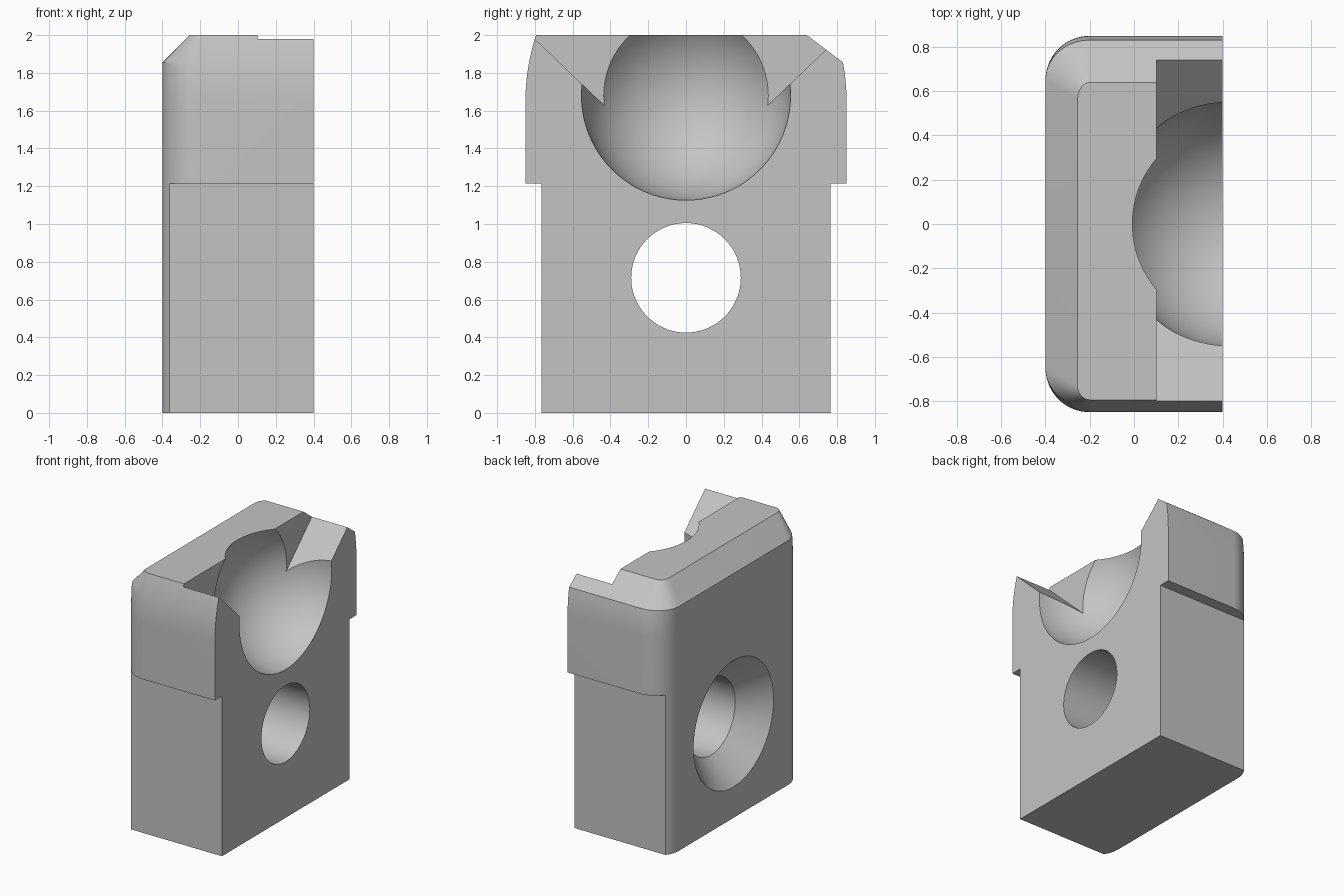
import bpy, bmesh
from math import sin, cos, pi, radians

if "Cube" in bpy.data.objects:
    bpy.data.objects.remove(bpy.data.objects["Cube"], do_unlink=True)

grey = bpy.data.materials.new("plain grey")
grey.use_nodes = True
grey.diffuse_color = (0.55, 0.55, 0.55, 1)
grey.node_tree.nodes["Principled BSDF"].inputs["Base Color"].default_value = grey.diffuse_color

HALF_X, HALF_Y, CORNER = 0.4, 0.85, 0.2
LEDGE, CROWN, CHAMFER, TOP = 1.215, 1.65, 1.855, 2.0
LOWER_Y = HALF_Y - CORNER + CORNER * sin(radians(35))


def loft(name, rings):
    """Closed skin through rings of equal point count, capped at both ends."""
    bm = bmesh.new()
    rows = [[bm.verts.new(p) for p in ring] for ring in rings]
    n = len(rows[0])
    for a, b in zip(rows, rows[1:]):
        for i in range(n):
            j = (i + 1) % n
            bm.faces.new((a[i], a[j], b[j], b[i]))
    bm.faces.new(rows[0][::-1])
    bm.faces.new(rows[-1])
    bmesh.ops.remove_doubles(bm, verts=bm.verts, dist=1e-5)
    bmesh.ops.recalc_face_normals(bm, faces=bm.faces)
    mesh = bpy.data.meshes.new(name)
    bm.to_mesh(mesh)
    bm.free()
    obj = bpy.data.objects.new(name, mesh)
    bpy.context.collection.objects.link(obj)
    mesh.materials.append(grey)
    return obj


def outline(z, limit=HALF_Y):
    """Block outline at height z, with both corners on the -x side rounded."""
    t = max(0, (z - CHAMFER) / (TOP - CHAMFER))
    crown = HALF_Y - max(0, z - CROWN) ** 2 / 2.2
    chamfered = HALF_Y - (CHAMFER - CROWN) ** 2 / 2.2
    back = chamfered + (0.64 - chamfered) * t if t else crown
    rx = CORNER - 0.145 * t
    front_c, back_c = 0.65 + 0.08 * t, 0.65 - 0.09 * t
    x_c = CORNER - HALF_X
    pts = [(HALF_X, back)]
    angles = [radians(5 * i) for i in range(19)]
    pts += [(x_c - rx * cos(a), back_c + (back - back_c) * sin(a)) for a in reversed(angles)]
    pts += [(x_c - rx * cos(a), -front_c - (crown - front_c) * sin(a)) for a in angles]
    pts.append((HALF_X, -crown))
    return [(x, max(-limit, min(limit, y)), z) for x, y in pts]


# Block: narrow lower part, ledge, wide head with curved and chamfered top
rings = [outline(0, LOWER_Y), outline(LEDGE, LOWER_Y), outline(LEDGE)]
rings += [outline(CROWN + (CHAMFER - CROWN) * i / 8) for i in range(9)]
rings += [outline(CHAMFER + (TOP - CHAMFER) * i / 6) for i in range(1, 7)]
block = loft("clamp_block", rings)

# Countersunk bolt hole running along x
hole_profile = [(-0.5, 0.58), (-0.21, 0.29), (0.5, 0.29)]
hole = loft("hole_cutter", [
    [(x, r * cos(2 * pi * i / 96), 0.715 + r * sin(2 * pi * i / 96)) for i in range(96)]
    for x, r in hole_profile])

# V-shaped groove across the +x half of the top
groove = loft("groove_cutter", [
    [(x, s * (z - LEDGE) / 0.955, z) for s, z in ((-1, 1.6), (1, 1.6), (1, 2.3), (-1, 2.3))]
    for x in (0.102, 0.7)])

# Spherical socket
bpy.ops.mesh.primitive_uv_sphere_add(segments=96, ring_count=48, radius=0.556,
                                     location=(0.447, 0, 1.68))
socket = bpy.context.object
socket.name = "socket_cutter"
socket.data.materials.append(grey)

# Cut the shapes out, then drop the cutters
bpy.ops.object.select_all(action='DESELECT')
bpy.context.view_layer.objects.active = block
block.select_set(True)
for cutter in (hole, groove, socket):
    cutter.hide_render = True
    mod = block.modifiers.new(cutter.name, 'BOOLEAN')
    mod.operation, mod.solver, mod.object = 'DIFFERENCE', 'EXACT', cutter
    bpy.ops.object.modifier_apply(modifier=mod.name)
    bpy.data.objects.remove(cutter, do_unlink=True)

bpy.ops.object.shade_smooth_by_angle(angle=radians(20))
